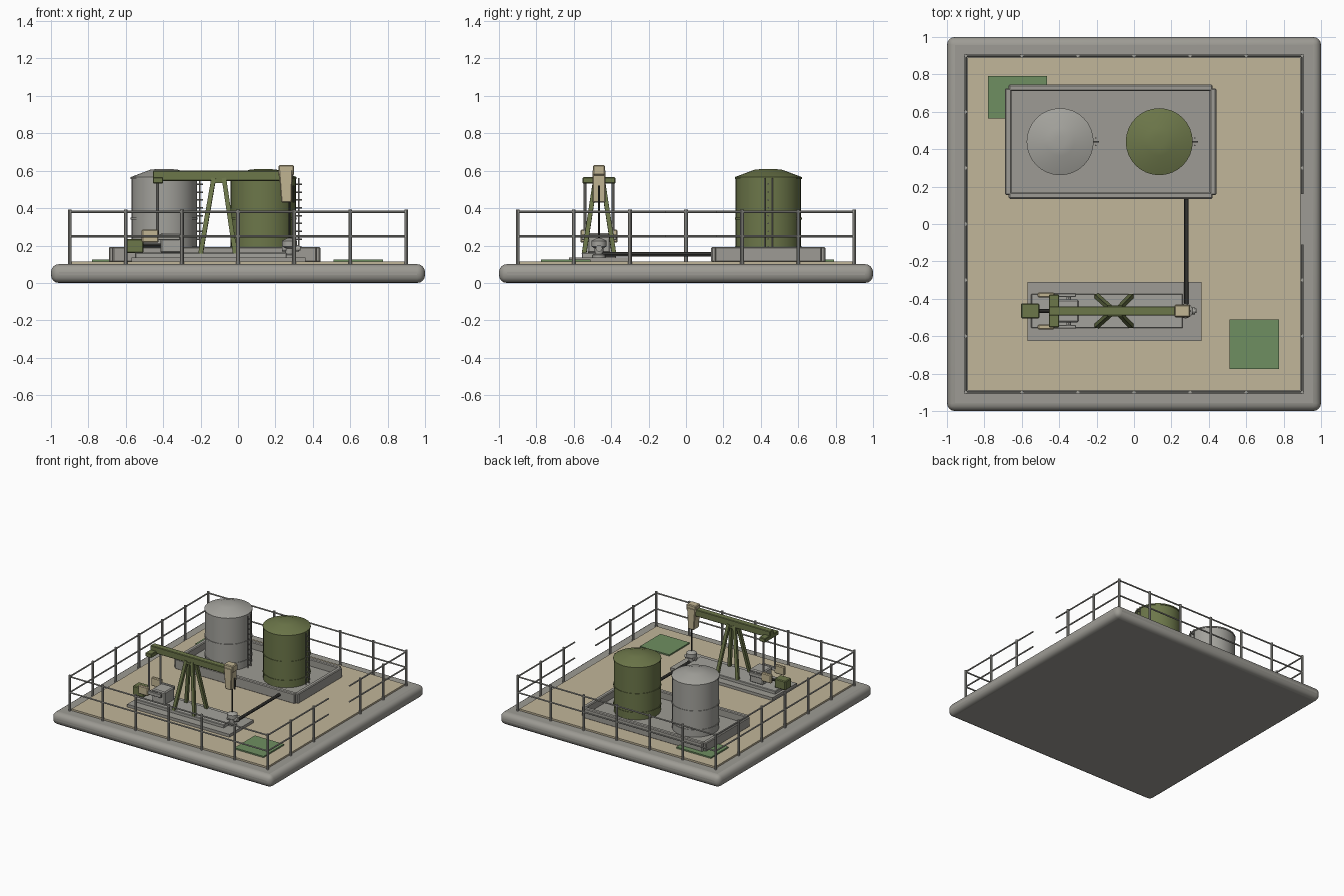
import bpy
from mathutils import Vector

if "Cube" in bpy.data.objects:
    bpy.data.objects.remove(bpy.data.objects["Cube"])


def material(name, *srgb):
    rgba = [(c / 255) ** 2.2 for c in srgb] + [1]
    m = bpy.data.materials.new(name)
    m.use_nodes = True
    m.diffuse_color = rgba
    m.node_tree.nodes["Principled BSDF"].inputs["Base Color"].default_value = rgba
    return m


concrete = material("concrete", 156, 154, 147)
sand = material("sand", 192, 180, 152)
steel = material("steel", 162, 161, 155)
olive = material("olive_paint", 108, 118, 75)
tan = material("tan_paint", 192, 179, 145)
dark = material("dark_pipe", 55, 55, 52)
grass = material("grass", 110, 141, 97)


def finish(ob, name, mat, bevel=0, segments=1):
    ob.name = name
    ob.data.materials.append(mat)
    if bevel:
        b = ob.modifiers.new("bevel", "BEVEL")
        b.width, b.segments = bevel, segments
    return ob


def box(name, mat, x, y, z, bevel=0, segments=1):
    """Box from (low, high) ranges on each axis."""
    lo, hi = Vector((x[0], y[0], z[0])), Vector((x[1], y[1], z[1]))
    bpy.ops.mesh.primitive_cube_add(size=1, location=(lo + hi) / 2)
    ob = bpy.context.object
    for v in ob.data.vertices:
        v.co *= hi - lo
    return finish(ob, name, mat, bevel, segments)


def smooth():
    bpy.ops.object.shade_smooth_by_angle()


def rod(name, mat, a, b, r, sides=8):
    """Cylinder between two points."""
    a, b = Vector(a), Vector(b)
    d = b - a
    bpy.ops.mesh.primitive_cylinder_add(vertices=sides, radius=r, depth=d.length, location=(a + b) / 2)
    ob = bpy.context.object
    ob.rotation_euler = d.to_track_quat("Z", "Y").to_euler()
    finish(ob, name, mat)
    if sides > 4:
        smooth()
    return ob


def lathe(name, mat, x, y, profile, sides=32):
    """Surface of revolution from (radius, height) points, capped."""
    import bmesh
    from math import cos, sin, tau
    bm = bmesh.new()
    rings = [[bm.verts.new((r * cos(tau * i / sides), r * sin(tau * i / sides), z))
              for i in range(sides)] for r, z in profile]
    for lo, hi in zip(rings, rings[1:]):
        for i in range(sides):
            j = (i + 1) % sides
            bm.faces.new((lo[i], lo[j], hi[j], hi[i]))
    bm.faces.new(rings[0][::-1])
    bm.faces.new(rings[-1])
    me = bpy.data.meshes.new(name)
    bm.to_mesh(me)
    bm.free()
    ob = bpy.data.objects.new(name, me)
    bpy.context.collection.objects.link(ob)
    ob.location = (x, y, 0)
    finish(ob, name, mat)
    bpy.ops.object.select_all(action="DESELECT")
    ob.select_set(True)
    bpy.context.view_layer.objects.active = ob
    smooth()
    return ob


# Ground slab, yard surface and grass patches
box("ground_slab", concrete, (-1, 1), (-1, 1), (0, .1), .042, 4)
smooth()
box("yard_surface", sand, (-.89, .89), (-.89, .89), (.09, .114))
box("grass_patch_front", grass, (.51, .775), (-.775, -.51), (.11, .125))
box("grass_patch_back", grass, (-.78, -.465), (.565, .79), (.11, .125))

# Perimeter fence with an opening in the left side
E = .9
spots = [round(-E + .3 * i, 2) for i in range(7)]
posts = {(s, t) for s in spots for t in (-E, E)} | {(t, s) for s in spots for t in (-E, E)}
posts.discard((E, 0))
for x, y in sorted(posts):
    rod("fence_post", steel, (x, y, .1), (x, y, .392), .01)
for z in (.25, .38):
    for s in (-E, E):
        rod("fence_rail", steel, (-E, s, z), (E, s, z), .006)
    rod("fence_rail", steel, (-E, -E, z), (-E, E, z), .006)
    rod("fence_rail", steel, (E, -E, z), (E, -.11, z), .006)
    rod("fence_rail", steel, (E, .16, z), (E, E, z), .006)

# Containment basin
box("basin_floor", concrete, (-.67, .42), (.15, .73), (.11, .135))
for y in (.135, .71):
    box("basin_long_wall", concrete, (-.67, .42), (y, y + .035), (.11, .193), .006)
for x in (-.69, .405):
    box("basin_end_wall", concrete, (x, x + .035), (.155, .725), (.11, .193), .006)


# Storage tanks with hoops and ladders
def tank(side, mat, x):
    y, r = .44, .175
    lathe(side + "_tank", mat, x, y,
          [(r, .12), (r, .555), (r + .004, .556), (r + .004, .566), (.075, .605), (.03, .61)])
    for z in (.19, .345):
        lathe(side + "_tank_hoop", mat, x, y, [(r, z - .006), (r + .004, z - .006), (r + .004, z + .006), (r, z + .006)])
    for dy in (-.02, .02):
        rod(side + "_ladder_rail", steel, (x + r + .015, y + dy, .13), (x + r + .015, y + dy, .56), .004, 6)
    for i in range(10):
        z = .15 + .042 * i
        rod(side + "_ladder_rung", steel, (x + r - .01, y, z), (x + r + .033, y, z), .004, 6)


tank("right", steel, -.395)
tank("left", olive, .135)

# Pump skid
C = -.465
box("pump_pad", concrete, (-.57, .36), (-.625, -.31), (.11, .137))
box("pump_skid", steel, (-.55, .26), (C - .092, C + .092), (.13, .162), .004)

# Walking beam, its tower and horse head
box("walking_beam", olive, (-.455, .24), (C - .025, C + .025), (.545, .6), .004)
for s in (-1, 1):
    for foot, top in ((-.2, -.13), (-.015, -.075)):
        rod("tower_leg", olive, (foot, C + s * .08, .155), (top, C + s * .018, .56), .017, 4)
box("tower_cap", olive, (-.14, -.065), (C - .03, C + .03), (.535, .552))
head = box("horse_head", tan, (.218, .292), (C - .035, C + .035), (.43, .605), .005)
for v in head.data.vertices:
    if v.co.z < 0:
        v.co.x = v.co.x * .75 + .004
box("horse_head_cap", tan, (.216, .3), (C - .033, C + .033), (.575, .63), .006)

# Crossbar, pitman arms, cranks and counterweights
box("crossbar", olive, (-.455, -.4), (C - .088, C + .088), (.532, .565), .004)
for s in (-1, 1):
    y = C + s * .075
    rod("pitman_arm", steel, (-.43, y, .25), (-.43, y, .545), .008)
    y = C + s * .085
    box("crank", steel, (-.5, -.31), (y - .01, y + .01), (.23, .26), .003)
    box("counterweight", tan, (-.515, -.425), (y - .014, y + .014), (.215, .285), .006)

# Gearbox and motor
box("gearbox", steel, (-.415, -.295), (C - .062, C + .062), (.16, .268), .008)
rod("crank_shaft", steel, (-.35, C - .09, .245), (-.35, C + .09, .245), .012, 12)
box("motor", olive, (-.605, -.505), (C - .04, C + .04), (.16, .235), .006)
rod("motor_shaft", dark, (-.51, C, .2), (-.41, C, .2), .01)

# Wellhead, polished rod and flow line
W = .275
lathe("wellhead", steel, W, C, [(.035, .13), (.035, .15), (.022, .155), (.024, .185), (.04, .195), (.04, .225), (.012, .24)], 16)
rod("wellhead_valve", steel, (W - .04, C, .185), (W + .05, C, .185), .018, 12)
rod("valve_wheel", steel, (W + .05, C, .185), (W + .058, C, .185), .012, 12)
rod("polished_rod", dark, (W, C, .23), (W, C, .45), .006)
rod("bridle_cable", dark, (.297, C, .43), (.297, C, .52), .006)
rod("flow_line", dark, (.28, C, .152), (.28, .15, .152), .012, 12)
